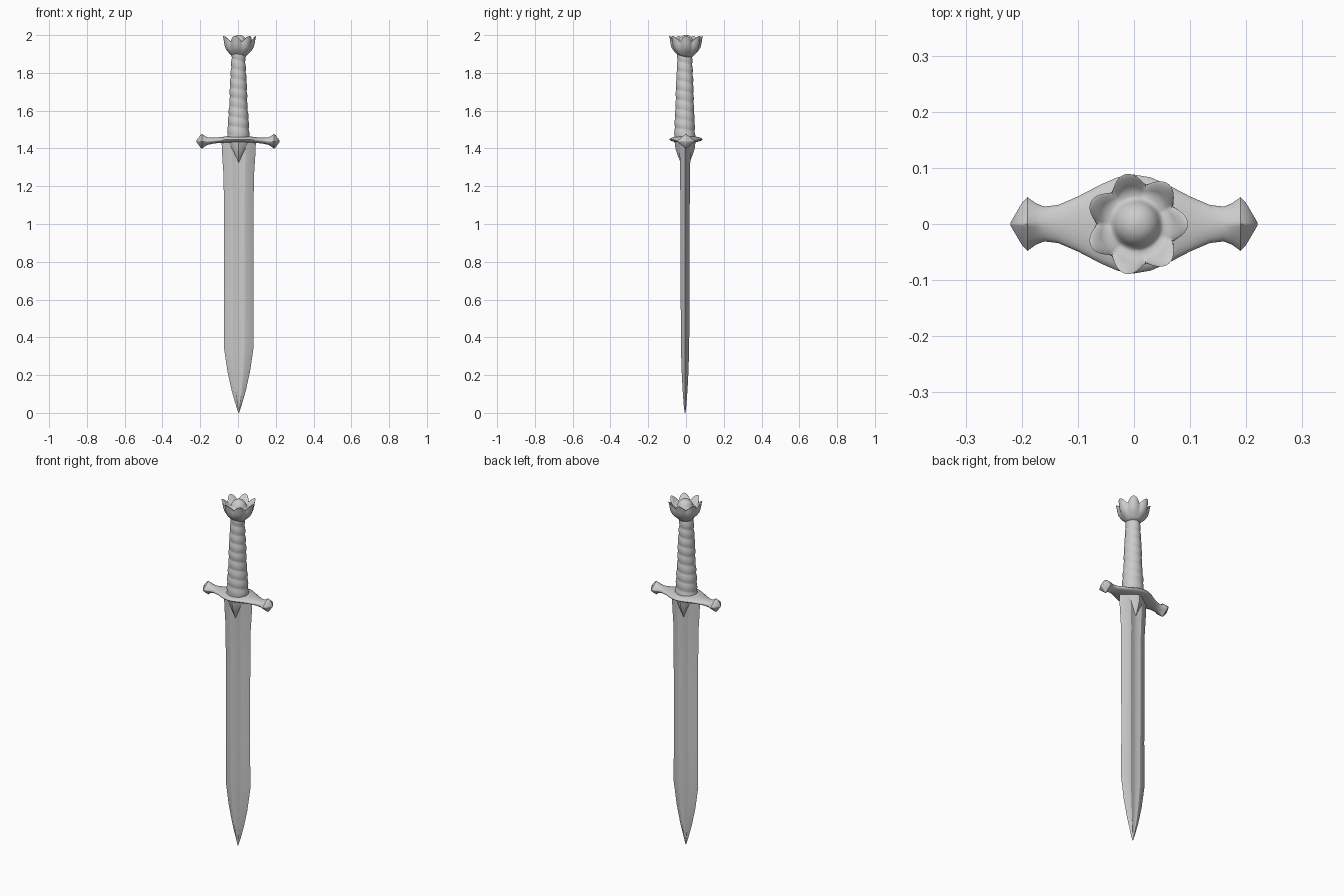
import bpy
import math
from math import sin, cos, pi, copysign

cube = bpy.data.objects.get("Cube")
if cube:
    bpy.data.objects.remove(cube)

grey = bpy.data.materials.new("plain_grey")
grey.use_nodes = True
colour = (0.6, 0.6, 0.6, 1)
grey.diffuse_color = colour
grey.node_tree.nodes["Principled BSDF"].inputs["Base Color"].default_value = colour


def loft(name, rings, angle=40):
    """Skin a list of equal-length point rings, capping both ends."""
    n = len(rings[0])
    verts = [p for ring in rings for p in ring]
    faces = []
    for k in range(len(rings) - 1):
        for i in range(n):
            j = (i + 1) % n
            faces.append((k * n + i, k * n + j, (k + 1) * n + j, (k + 1) * n + i))
    faces.append(tuple(reversed(range(n))))
    faces.append(tuple(range(len(verts) - n, len(verts))))
    mesh = bpy.data.meshes.new(name)
    mesh.from_pydata(verts, [], faces)
    mesh.materials.append(grey)
    obj = bpy.data.objects.new(name, mesh)
    bpy.context.collection.objects.link(obj)
    bpy.ops.object.select_all(action="DESELECT")
    obj.select_set(True)
    bpy.context.view_layer.objects.active = obj
    bpy.ops.object.mode_set(mode="EDIT")
    bpy.ops.mesh.select_all(action="SELECT")
    bpy.ops.mesh.normals_make_consistent(inside=False)
    bpy.ops.object.mode_set(mode="OBJECT")
    bpy.ops.object.shade_smooth_by_angle(angle=math.radians(angle))
    return obj


def power(value, p):
    return copysign(abs(value) ** p, value)


def circle(n):
    return [2 * pi * i / n for i in range(n)]


def sample(keys, t):
    """Smoothly interpolate rows of (position, values...) at t."""
    for a, b in zip(keys, keys[1:]):
        if t <= b[0]:
            f = (t - a[0]) / (b[0] - a[0])
            f = f * f * (3 - 2 * f)
            return [u + (v - u) * f for u, v in zip(a[1:], b[1:])]
    return keys[-1][1:]


# Blade: flattened section with bevelled edges and a shallow fuller
half = [(1, 0), (0.62, 0.8), (0.4, 1), (0.17, 0.85), (0, 0.8),
        (-0.17, 0.85), (-0.4, 1), (-0.62, 0.8)]
section = half + [(-u, -v) for u, v in half]
blade_rows = [(0, 0.002, 0.002), (0.04, 0.015, 0.007), (0.12, 0.038, 0.013),
              (0.22, 0.06, 0.018), (0.35, 0.079, 0.022), (0.6, 0.077, 0.023),
              (1, 0.078, 0.024), (1.25, 0.08, 0.026), (1.35, 0.087, 0.028),
              (1.44, 0.091, 0.03)]
loft("blade", [[(0.004 + w * u, -0.005 + t * v, z) for u, v in section]
               for z, w, t in blade_rows], 25)

# Crossguard: wide leaf-shaped middle, slim arms, four-pointed ends
# Rows: distance from middle, half depth, half height, centre height, star power
guard_rows = [(0, 0.088, 0.018, 1.448, 1), (0.03, 0.083, 0.018, 1.448, 1),
              (0.06, 0.07, 0.017, 1.447, 1), (0.1, 0.049, 0.015, 1.444, 1),
              (0.135, 0.034, 0.016, 1.441, 1), (0.16, 0.031, 0.02, 1.439, 1.1),
              (0.175, 0.037, 0.027, 1.438, 1.4), (0.19, 0.048, 0.039, 1.438, 1.9),
              (0.2, 0.037, 0.032, 1.438, 1.8), (0.22, 0.003, 0.004, 1.438, 1.4)]
both = [(-r[0], *r[1:]) for r in reversed(guard_rows[1:])] + guard_rows
loft("crossguard", [[(x, hy * power(cos(a), p), z + hz * power(sin(a), p))
                     for a in circle(24)] for x, hy, hz, z, p in both], 45)

# Pointed collar over the top of the blade, one ridged wedge on each face
for side, label in ((-1, "front"), (1, "back")):
    rings = []
    for z, w, d in ((1.325, 0.004, 0.024), (1.36, 0.026, 0.038),
                    (1.4, 0.048, 0.051), (1.44, 0.062, 0.056)):
        rings.append([(0.003 + w * u, -0.005 + side * d * v, z) for u, v in
                      ((-1, 0), (-0.9, 0.45), (-0.4, 0.85), (0, 1),
                       (0.4, 0.85), (0.9, 0.45), (1, 0))])
    loft(label + "_collar", rings, 35)

# Grip: tapering, wrapped with a slightly slanted cord
grip_rows = [(0, 0.06, 0.056), (0.12, 0.056, 0.053), (0.5, 0.046, 0.047),
             (1, 0.036, 0.039)]
rings = []
steps = 90
for k in range(steps + 1):
    t = k / steps
    rx, ry = sample(grip_rows, t)
    ring = []
    for a in circle(32):
        turn = 9 * t + a / (2 * pi)
        swell = 0.0035 * (abs(sin(pi * turn)) - 0.6)
        ring.append((0.002 + (rx + swell) * cos(a),
                     -0.007 + (ry + swell) * sin(a), 1.45 + 0.455 * t))
    rings.append(ring)
loft("grip", rings, 60)

# Pommel: open flower cup with seven petals around a dome
# Rows: radius, height, petal flare, petal rise
cup_rows = [(0.034, 1.885, 0, 0), (0.046, 1.898, 0, 0), (0.063, 1.915, 0.002, 0),
            (0.074, 1.935, 0.004, 0), (0.078, 1.955, 0.006, 0.004),
            (0.08, 1.972, 0.008, 0.012), (0.081, 1.98, 0.01, 0.015),
            (0.075, 1.979, 0.009, 0.014), (0.064, 1.966, 0.005, 0.006),
            (0.05, 1.958, 0.001, 0.001), (0.043, 1.962, 0, 0),
            (0.039, 1.975, 0, 0), (0.03, 1.989, 0, 0), (0.016, 1.998, 0, 0),
            (0.002, 2, 0, 0)]
rings = []
for r, z, flare, rise in cup_rows:
    ring = []
    for a in circle(84):
        petal = 2 * abs(cos(3.5 * a)) ** 1.2 - 1
        rad = r + flare * petal
        ring.append((0.005 + rad * cos(a), rad * sin(a), z + rise * petal))
    rings.append(ring)
loft("flower_pommel", rings, 60)
